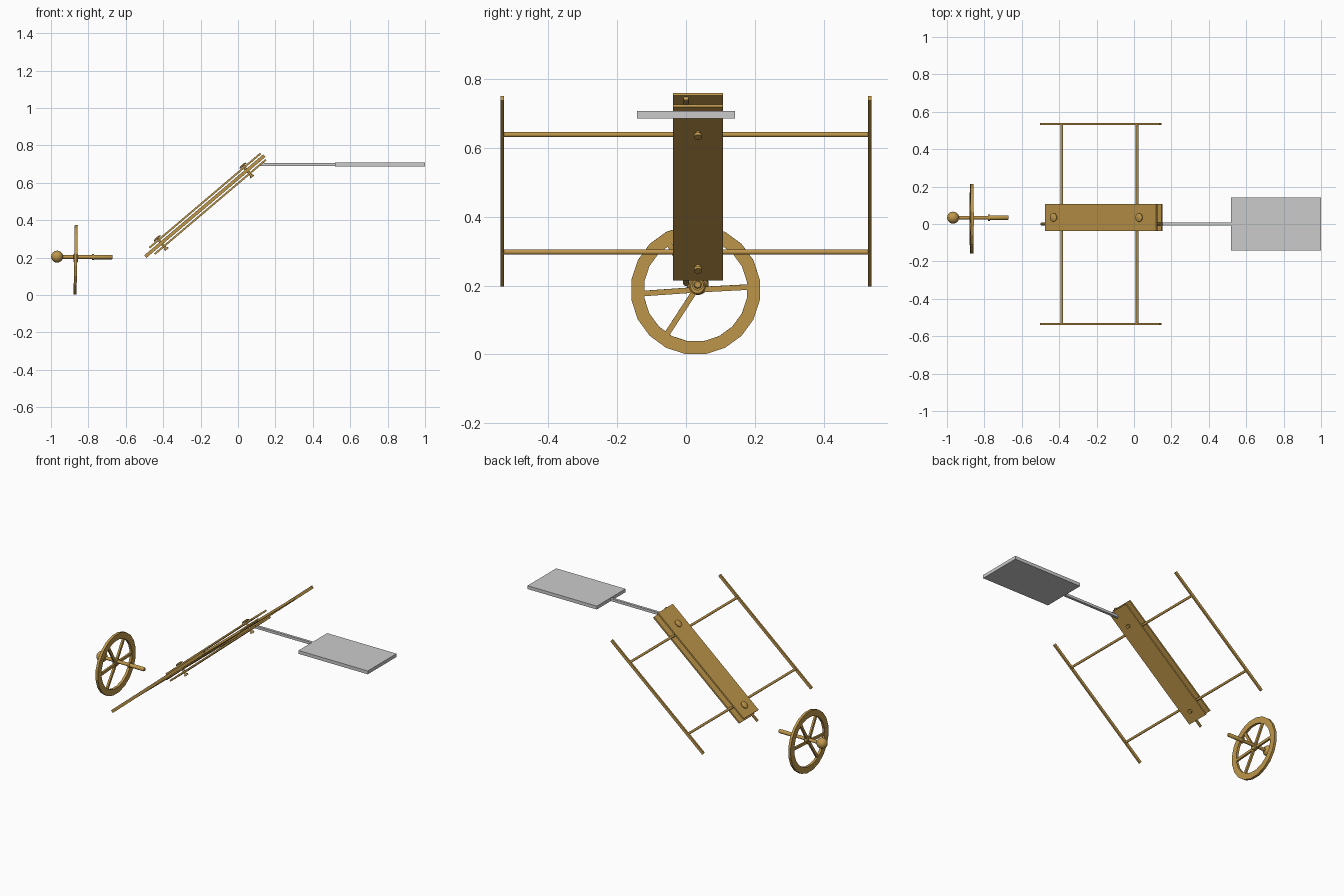
import bpy, bmesh, math
from mathutils import Matrix, Vector

if "Cube" in bpy.data.objects:
    bpy.data.objects.remove(bpy.data.objects["Cube"])

brass = bpy.data.materials.new("aged_brass")
brass.diffuse_color = (0.52, 0.31, 0.07, 1)
brass.use_nodes = True
brass.node_tree.nodes["Principled BSDF"].inputs["Base Color"].default_value = brass.diffuse_color

# tilted frame of the sandwich of plates: x along the plates, z normal to them
TILT = Matrix.Translation((-0.162, 0.035, 0.488)) @ Matrix.Rotation(math.radians(-40.3), 4, 'Y')
FLAT = Matrix.Identity(4)


def finish(name, bm, frame=FLAT, mat=brass, smooth=False):
    bmesh.ops.transform(bm, matrix=frame, verts=bm.verts)
    bmesh.ops.recalc_face_normals(bm, faces=bm.faces)
    for f in bm.faces:
        f.smooth = smooth
    if smooth:
        for e in bm.edges:
            if len(e.link_faces) == 2 and e.calc_face_angle() > math.radians(40):
                e.smooth = False
    me = bpy.data.meshes.new(name)
    bm.to_mesh(me)
    bm.free()
    ob = bpy.data.objects.new(name, me)
    bpy.context.collection.objects.link(ob)
    if mat:
        me.materials.append(mat)
    return ob


def box(name, loc, size, frame=FLAT, mat=brass):
    bm = bmesh.new()
    bmesh.ops.create_cube(bm, size=1, matrix=Matrix.Translation(loc) @ Matrix.Diagonal((*size, 1)))
    return finish(name, bm, frame, mat)


def lathe(name, profile, start, axis, frame=FLAT, n=16):
    """Spin (radius, distance) points around an axis through start."""
    bm = bmesh.new()
    rings = [[bm.verts.new((r * math.cos(2 * math.pi * i / n), r * math.sin(2 * math.pi * i / n), d))
              for i in range(n)] for r, d in profile]
    for a, b in zip(rings, rings[1:]):
        for i in range(n):
            bm.faces.new((a[i], a[(i + 1) % n], b[(i + 1) % n], b[i]))
    bm.faces.new(rings[0])
    bm.faces.new(rings[-1])
    rot = Vector((0, 0, 1)).rotation_difference(Vector(axis)).to_matrix().to_4x4()
    return finish(name, bm, frame @ Matrix.Translation(start) @ rot, smooth=True)


# clamping plates, above and below the rods
for name, z in (("upper_plate", 0.022), ("lower_plate", -0.022)):
    box(name, (0, 0, z), (0.78, 0.146, 0.010), TILT)

# side rails, centre rod and cross rods
for name, y in (("left_rail", -0.57), ("right_rail", 0.50)):
    box(name, (-0.02, y, 0), (0.835, 0.010, 0.018), TILT)
lathe("centre_rod", [(0.008, 0), (0.008, 0.835)], (-0.4375, -0.035, 0), (1, 0, 0), TILT, 8)
for name, x in (("lower_cross_rod", -0.294), ("upper_cross_rod", 0.234)):
    lathe(name, [(0.0075, 0), (0.0075, 1.07)], (x, -0.57, 0), (0, 1, 0), TILT, 12)

# bolts through the plates: wide head on top, nut underneath
for name, x in (("lower_bolt", -0.325), ("upper_bolt", 0.275)):
    lathe(name, [(0.012, -0.046), (0.012, -0.036), (0.007, -0.036), (0.007, 0.030),
                 (0.023, 0.030), (0.023, 0.035), (0.012, 0.040)], (x, 0, 0), (0, 0, 1), TILT)

# grey tail vane
box("vane_arm", (0.32, 0, 0.697), (0.40, 0.016, 0.016), mat=None)
box("vane_blade", (0.759, 0, 0.697), (0.48, 0.284, 0.021), mat=None)

# wheel rim, twenty flat sides
WHEEL = Matrix.Translation((-0.868, 0.028, 0.188)) @ Matrix.Rotation(math.radians(1), 4, 'Y')
bm = bmesh.new()
N = 20
section = [(-0.008, 0.151), (0.008, 0.151), (0.008, 0.189), (-0.008, 0.189)]
loops = []
for i in range(N):
    a = 2 * math.pi * (i + 0.5) / N
    loops.append([bm.verts.new((x, r * math.sin(a), -r * math.cos(a))) for x, r in section])
for i in range(N):
    p, q = loops[i], loops[(i + 1) % N]
    for j in range(4):
        k = (j + 1) % 4
        bm.faces.new((p[j], p[k], q[k], q[j]))
finish("wheel_rim", bm, WHEEL)

# spokes
for i, deg in enumerate((3, 60, 120, 184, 237)):
    box("spoke_%d" % (i + 1), (0, 0.082, 0), (0.012, 0.15, 0.016),
        WHEEL @ Matrix.Rotation(math.radians(deg), 4, 'X'))

# hub, axle with collar, and ball knob
lathe("wheel_hub", [(0.020, -0.012), (0.024, -0.008), (0.024, 0.008), (0.020, 0.012)],
      (-0.868, 0.033, 0.198), (1, 0, 0))
lathe("axle", [(0.010, 0), (0.010, 0.185), (0.017, 0.185), (0.017, 0.196),
               (0.012, 0.196), (0.012, 0.29), (0.009, 0.295)], (-0.965, 0.034, 0.203), (1, 0, 0))
bm = bmesh.new()
bmesh.ops.create_uvsphere(bm, u_segments=20, v_segments=12, radius=0.032)
finish("ball_knob", bm, Matrix.Translation((-0.967, 0.034, 0.205)), smooth=True)
